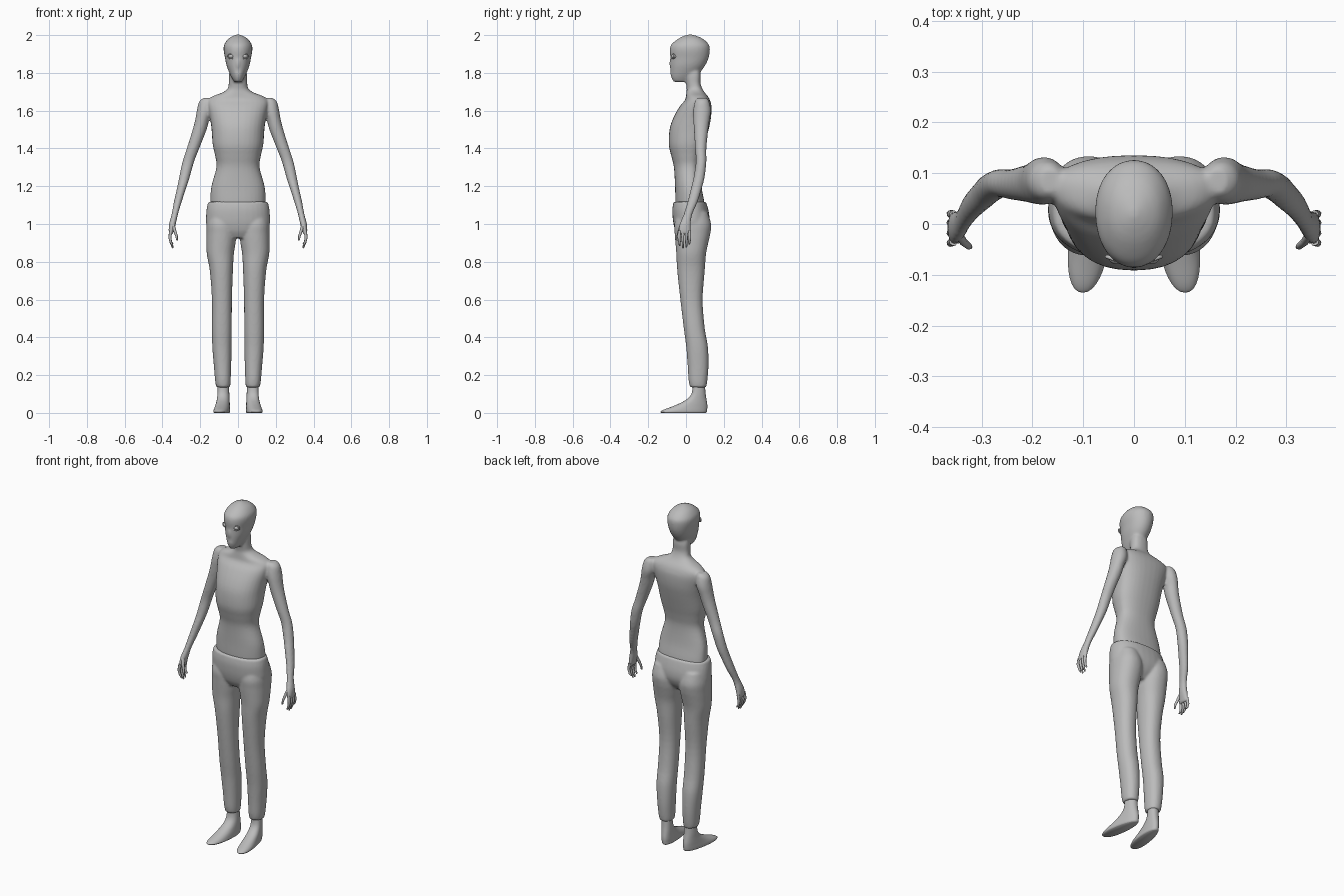
import bpy, bmesh, math
from mathutils import Vector, Matrix

grey = bpy.data.materials.new("plain_grey")
grey.diffuse_color = (0.5, 0.5, 0.5, 1)


def smooth_rings(rings, steps=4):
    """Catmull-Rom interpolation between the given rings."""
    out = []
    for i in range(len(rings) - 1):
        p = [Vector(rings[max(0, min(len(rings) - 1, i + k))]) for k in (-1, 0, 1, 2)]
        for s in range(steps):
            t = s / steps
            out.append(0.5 * (2 * p[1] + (p[2] - p[0]) * t
                              + (2 * p[0] - 5 * p[1] + 4 * p[2] - p[3]) * t * t
                              + (3 * p[1] - p[0] - 3 * p[2] + p[3]) * t ** 3))
    return out + [Vector(rings[-1])]


def loft(bm, rings, side=1, mid=0.5, power=2.2, skew=0, n=32):
    """Rings are (z, x_min, x_max, y_front, y_back); mid places the widest line."""
    loops = []
    for z, x0, x1, yf, yb in smooth_rings(rings):
        cx, rx, cy = (x0 + x1) / 2, (x1 - x0) / 2, yf + (yb - yf) * mid
        loop = []
        for i in range(n):
            a = 2 * math.pi * i / n
            c, s = math.cos(a), math.sin(a)
            ry = yb - cy if s > 0 else cy - yf
            x = cx + rx * math.copysign(abs(c) ** (2 / power), c)
            y = cy + ry * math.copysign(abs(s) ** (2 / power), s)
            loop.append(bm.verts.new((side * (x + skew * (0.07 - y)), y, z)))
        loops.append(loop)
    for a, b in zip(loops, loops[1:]):
        for i in range(n):
            bm.faces.new((a[i], a[(i + 1) % n], b[(i + 1) % n], b[i]))
    bm.faces.new(loops[0])
    bm.faces.new(loops[-1])


def centred(rows):
    return [(z, -w, w, f, b) for z, w, f, b in rows]


def limb(rows):
    return [(z, x - rx, x + rx, y - ry, y + ry) for z, x, y, rx, ry in rows]


def ball(bm, pos, scale):
    bmesh.ops.create_uvsphere(bm, u_segments=20, v_segments=12, radius=1,
                              matrix=Matrix.LocRotScale(Vector(pos), None, Vector(scale)))


def finish(name, bm, voxel=0, relax=0):
    bmesh.ops.recalc_face_normals(bm, faces=bm.faces)
    for f in bm.faces:
        f.smooth = True
    me = bpy.data.meshes.new(name)
    bm.to_mesh(me)
    bm.free()
    me.materials.append(grey)
    ob = bpy.data.objects.new(name, me)
    bpy.context.collection.objects.link(ob)
    if voxel:
        m = ob.modifiers.new("blend", 'REMESH')
        m.mode, m.voxel_size, m.use_smooth_shade = 'VOXEL', voxel, True
        m = ob.modifiers.new("relax", 'SMOOTH')
        m.factor, m.iterations = 0.5, relax
    return ob


# Torso, neck, head and arms blended into one skin
bm = bmesh.new()
loft(bm, centred([
    (1.06, .143, -.05, .10), (1.12, .147, -.056, .096), (1.20, .141, -.058, .082),
    (1.30, .114, -.064, .076), (1.36, .121, -.078, .085), (1.42, .134, -.091, .10),
    (1.50, .140, -.087, .12), (1.56, .148, -.068, .132), (1.62, .160, -.035, .135),
    (1.655, .160, -.006, .127), (1.677, .132, .0, .115), (1.695, .085, .002, .10),
    (1.715, .056, .004, .087), (1.745, .049, .0, .077), (1.79, .048, -.005, .078),
    (1.83, .04, .0, .07)]), mid=0.6, power=2.3)
loft(bm, centred([
    (1.752, .020, -.066, .02), (1.775, .034, -.078, .045), (1.80, .046, -.081, .072),
    (1.84, .061, -.083, .102), (1.88, .069, -.083, .120), (1.92, .076, -.086, .126),
    (1.95, .073, -.078, .121), (1.98, .052, -.042, .090), (1.996, .026, -.010, .055),
    (2.003, .006, .012, .03)]), mid=0.52, power=2.1)
ball(bm, (0, -.080, 1.85), (.010, .009, .026))        # nose
ball(bm, (0, -.077, 1.795), (.018, .007, .006))       # lips
for s in (-1, 1):
    loft(bm, limb([
        (1.667, .165, .085, .018, .025), (1.648, .170, .085, .036, .038),
        (1.60, .177, .085, .041, .047), (1.55, .190, .082, .037, .043),
        (1.50, .203, .080, .037, .038), (1.40, .238, .078, .033, .030),
        (1.33, .263, .080, .031, .028), (1.25, .283, .070, .028, .029),
        (1.20, .296, .058, .025, .029), (1.12, .318, .036, .021, .027),
        (1.05, .335, .010, .017, .023), (1.00, .347, -.004, .018, .030),
        (0.96, .354, -.008, .013, .034), (0.945, .354, -.008, .010, .033)]), side=s, power=2)
finish("body_skin", bm, 0.007, 4)

# Trousers: hips and two legs blended together
bm = bmesh.new()
loft(bm, centred([
    (1.118, .158, -.066, .106), (1.08, .166, -.072, .117), (1.04, .169, -.071, .124),
    (1.00, .168, -.066, .122), (.96, .150, -.055, .105), (.925, .08, -.035, .075)]), power=2.3)
for s in (-1, 1):
    loft(bm, [
        (1.06, .03, .155, -.045, .115), (1.00, .012, .167, -.062, .133),
        (.95, .008, .168, -.060, .129), (.90, .013, .168, -.056, .118),
        (.84, .022, .165, -.051, .106), (.75, .027, .149, -.046, .099),
        (.60, .032, .138, -.030, .088), (.45, .033, .138, -.012, .099),
        (.35, .034, .136, .001, .116), (.25, .036, .128, .009, .119),
        (.17, .039, .121, .014, .113), (.135, .042, .115, .022, .107)], side=s)
finish("trousers", bm, 0.007, 4)

# Bare feet with ankles, toes turned outwards
for s, side in ((-1, "left"), (1, "right")):
    bm = bmesh.new()
    loft(bm, [
        (.18, .050, .104, .035, .098), (.11, .046, .107, .032, .103),
        (.075, .043, .108, .008, .108), (.05, .040, .110, -.035, .112),
        (.032, .037, .112, -.078, .113), (.017, .035, .114, -.118, .112),
        (.006, .034, .114, -.135, .110), (0, .038, .110, -.130, .105)],
        side=s, mid=0.42, skew=0.13)
    finish(side + "_foot", bm)

    # Fingers and thumb as tapered tubes
    cu = bpy.data.curves.new(side + "_fingers", 'CURVE')
    cu.dimensions, cu.bevel_depth, cu.bevel_resolution, cu.use_fill_caps = '3D', .0075, 2, True
    paths = [[(.355, y, .965), (.361, y * 1.1, .93), (.356, y, .905), (.345, y, tip)]
             for y, tip in ((-.034, .885), (-.016, .872), (.002, .876), (.018, .893))]
    paths.append([(.345, -.022, 1.0), (.335, -.036, .965), (.325, -.044, .935), (.322, -.045, .912)])
    for path in paths:
        sp = cu.splines.new('POLY')
        sp.points.add(len(path) - 1)
        for i, (x, y, z) in enumerate(path):
            sp.points[i].co = (s * x, y, z, 1)
            sp.points[i].radius = (1.2, 1.05, .9, .55)[i]
        sp.use_smooth = True
    cu.materials.append(grey)
    bpy.context.collection.objects.link(bpy.data.objects.new(side + "_fingers", cu))

    # Eyeball and eyelid rim
    bm = bmesh.new()
    ball(bm, (s * .035, -.062, 1.888), (.017, .017, .013))
    finish(side + "_eye", bm)
    bpy.ops.mesh.primitive_torus_add(
        major_segments=28, minor_segments=8, major_radius=.019, minor_radius=.004,
        location=(s * .035, -.070, 1.888), rotation=(math.pi / 2, 0, s * .3))
    lid = bpy.context.object
    lid.name = side + "_eyelid"
    lid.scale = (1, .68, 1)
    lid.data.materials.append(grey)
    bpy.ops.object.shade_smooth()
